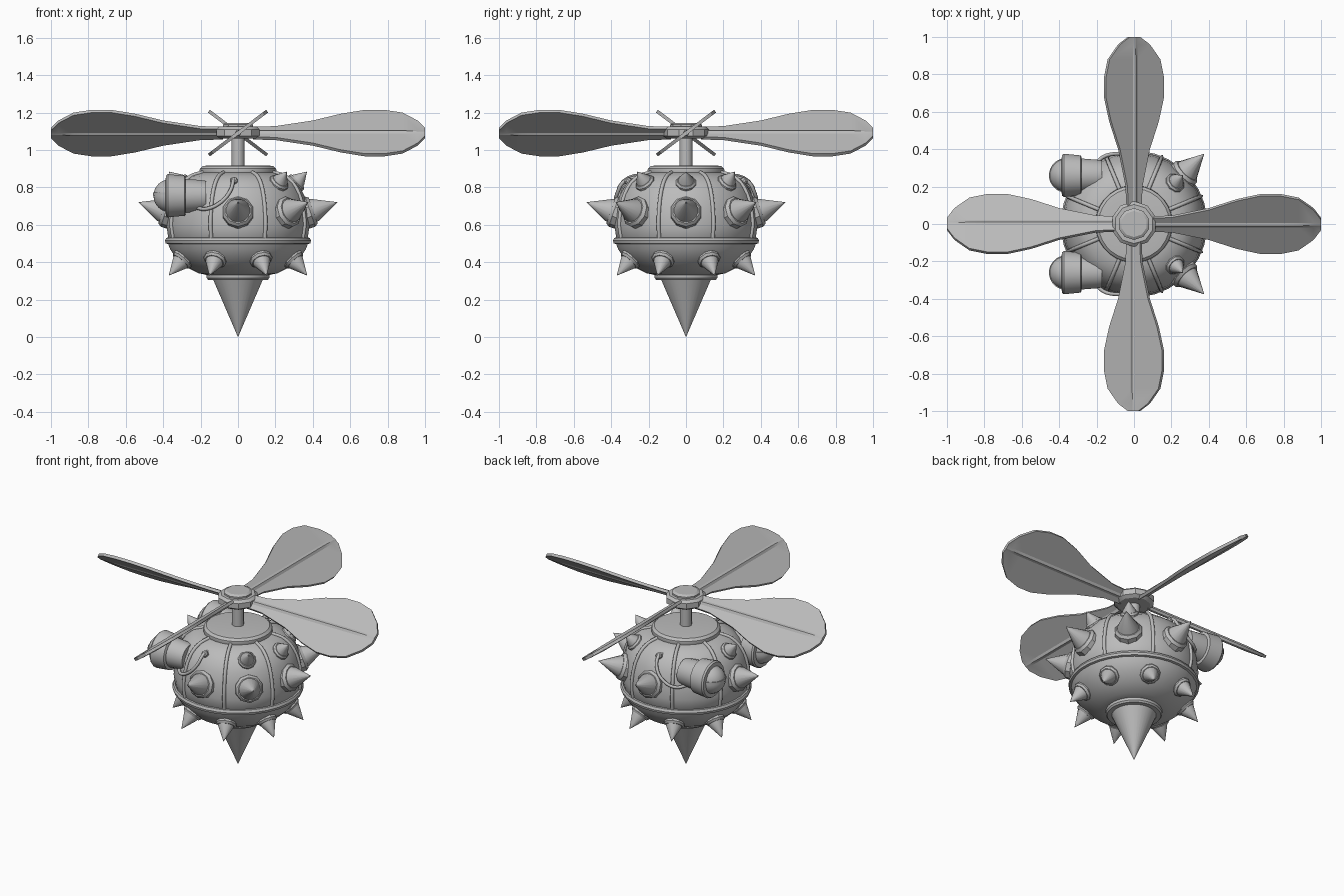
import bpy, bmesh, math
from math import sin, cos, radians
from mathutils import Matrix, Vector

cube = bpy.data.objects.get("Cube")
if cube:
    bpy.data.objects.remove(cube, do_unlink=True)

grey = bpy.data.materials.new("plain_grey")
grey.use_nodes = True
grey.diffuse_color = (0.5, 0.5, 0.5, 1)
grey.node_tree.nodes["Principled BSDF"].inputs["Base Color"].default_value = (0.5, 0.5, 0.5, 1)


def finish(name, bm, matrix=Matrix(), angle=35):
    """Turn a bmesh into a named, shaded object."""
    bmesh.ops.recalc_face_normals(bm, faces=bm.faces)
    mesh = bpy.data.meshes.new(name)
    bm.to_mesh(mesh)
    bm.free()
    obj = bpy.data.objects.new(name, mesh)
    bpy.context.collection.objects.link(obj)
    mesh.materials.append(grey)
    obj.matrix_world = matrix
    bpy.ops.object.select_all(action="DESELECT")
    obj.select_set(True)
    bpy.context.view_layer.objects.active = obj
    bpy.ops.object.shade_smooth_by_angle(angle=radians(angle))
    return obj


def skin(bm, rings):
    """Bridge closed rings of points and cap both ends."""
    loops = [[bm.verts.new(p) for p in ring] for ring in rings]
    n = len(loops[0])
    for a, b in zip(loops, loops[1:]):
        for i in range(n):
            j = (i + 1) % n
            bm.faces.new((a[i], a[j], b[j], b[i]))
    bm.faces.new(loops[0])
    bm.faces.new(loops[-1])


def lathe(name, profile, sides=32, matrix=Matrix(), angle=35):
    """Spin (radius, height) points round the local z axis."""
    bm = bmesh.new()
    turns = [2 * math.pi * (i + 0.5) / sides for i in range(sides)]
    skin(bm, [[(max(r, 0.0005) * cos(t), max(r, 0.0005) * sin(t), z) for t in turns]
              for r, z in profile])
    return finish(name, bm, matrix, angle)


def tube(name, points, radius):
    """Smooth round tube through the given points."""
    curve = bpy.data.curves.new(name, "CURVE")
    curve.dimensions = "3D"
    curve.bevel_depth = radius
    curve.bevel_resolution = 2
    curve.resolution_u = 6
    curve.use_fill_caps = True
    spline = curve.splines.new("BEZIER")
    spline.bezier_points.add(len(points) - 1)
    for bp, p in zip(spline.bezier_points, points):
        bp.co = p
        bp.handle_left_type = bp.handle_right_type = "AUTO"
    curve.materials.append(grey)
    obj = bpy.data.objects.new(name, curve)
    bpy.context.collection.objects.link(obj)
    return obj


def aimed(azimuth, radius, height, lift):
    """Matrix on the body whose z axis points outward, tilted up by lift."""
    a, e = radians(azimuth), radians(lift)
    out = Vector((cos(a) * cos(e), sin(a) * cos(e), sin(e)))
    spot = Vector((cos(a) * radius, sin(a) * radius, height))
    return Matrix.Translation(spot) @ out.to_track_quat("Z", "Y").to_matrix().to_4x4()


def spike(name, azimuth, radius, height, lift, size, length):
    """Cone on a chamfered collar."""
    m = aimed(azimuth, radius, height, lift)
    lathe(name + "_collar", [(size, -0.05), (size, size * 0.2), (size * 0.85, size * 0.4)], 10, m)
    lathe(name, [(size * 0.8, 0), (size * 0.75, size * 0.5), (0, length)], 16, m)


# Body shells, belt and bottom drill
shell = [(0.375, 0.53), (0.385, 0.6), (0.375, 0.69), (0.355, 0.76),
         (0.32, 0.82), (0.27, 0.86), (0.2, 0.88)]
lathe("upper_shell", [(0.36, 0.51)] + shell)
lathe("belt", [(0.37, 0.495), (0.388, 0.5), (0.392, 0.515), (0.385, 0.53), (0.36, 0.535)])
lathe("lower_shell", [(0.16, 0.33), (0.21, 0.34), (0.28, 0.375), (0.335, 0.425),
                      (0.365, 0.47), (0.378, 0.505)])
lathe("drill_collar", [(0.16, 0.305), (0.168, 0.315), (0.17, 0.35), (0.16, 0.36)])
lathe("drill", [(0, 0), (0.135, 0.31)])

# Top cap, shaft and rotor hub
lathe("top_cap", [(0.2, 0.865), (0.207, 0.88), (0.205, 0.9), (0.19, 0.914), (0.15, 0.918)])
lathe("rotor_shaft", [(0.035, 0.9), (0.035, 1.1)], 12)
lathe("hub", [(0.1, 1.06), (0.122, 1.075), (0.122, 1.11), (0.105, 1.125)], 10)
lathe("hub_cap", [(0.085, 1.11), (0.085, 1.135), (0.07, 1.145)], 10)

# Seam ribs on the upper shell
for k in range(8):
    a = radians(22.5 + 45 * k)
    tube(f"seam_rib_{k}", [(r * cos(a), r * sin(a), z) for r, z in shell], 0.011)

# Spikes: lamps take two places of the main ring
for k in range(8):
    if k not in (3, 5):
        spike(f"main_spike_{k}", 45 * k, 0.37, 0.665, 19, 0.085, 0.17)
    spike(f"lower_spike_{k}", 22.5 + 45 * k, 0.315, 0.42, -47, 0.062, 0.125)
for k, azimuth in enumerate((-45, 0, 45, 180)):
    spike(f"top_spike_{k}", azimuth, 0.305, 0.82, 45, 0.055, 0.09)

# Four pitched blades with a raised spine: (distance, half chord)
stations = [(0.08, 0.045), (0.2, 0.05), (0.4, 0.1), (0.55, 0.16), (0.68, 0.195),
            (0.78, 0.195), (0.88, 0.17), (0.96, 0.1), (1.0, 0.035)]
for k in range(4):
    bm = bmesh.new()
    rings = []
    for x, w in stations:
        spine, edge = 0.017 if x < 0.9 else 0.012, 0.009
        section = [(-w, -edge), (-0.015, -edge), (0, -spine), (0.015, -edge), (w, -edge),
                   (w, edge), (0.015, edge), (0, spine), (-0.015, edge), (-w, edge)]
        rings.append([(x, y, z) for y, z in section])
    skin(bm, rings)
    m = (Matrix.Translation((0, 0, 1.09)) @ Matrix.Rotation(radians(90 * k), 4, "Z")
         @ Matrix.Rotation(radians(37), 4, "X"))
    finish(f"blade_{k}", bm, m, 20)

# Two lamps with domes, slits and feed pipes
for side, y in (("right_front", -1), ("right_back", 1)):
    m = Matrix.Translation((-0.2, 0.26 * y, 0.755)) @ Matrix.Rotation(radians(-90), 4, "Y")
    lathe(side + "_lamp_base", [(0.08, -0.03), (0.085, 0), (0.092, 0.09)], 20, m)
    lathe(side + "_lamp_collar", [(0.1, 0.08), (0.108, 0.085), (0.117, 0.175),
                                  (0.11, 0.185), (0.09, 0.187)], 20, m)
    dome = [(0.09 * cos(t), 0.162 + 0.09 * sin(t)) for t in [radians(15 * i) for i in range(7)]]
    lathe(side + "_lamp_dome", dome, 20, m)
    slit = Matrix.Translation((-0.362, 0.26 * y, 0.765))
    lathe(side + "_lamp_slit", [(0.093, -0.008), (0.093, 0.008)], 24, slit)
    path = [(-0.22, 0.3, 0.69), (-0.17, 0.355, 0.685), (-0.1, 0.375, 0.715),
            (-0.045, 0.365, 0.775), (-0.025, 0.325, 0.835), (-0.025, 0.28, 0.84)]
    tube(side + "_pipe", [(px, py * y, pz) for px, py, pz in path], 0.01)
    lathe(side + "_pipe_socket", [(0.02, -0.02), (0.02, 0.012), (0.014, 0.018)], 10,
          aimed(90 * y + 4 * y, 0.308, 0.832, 40))
